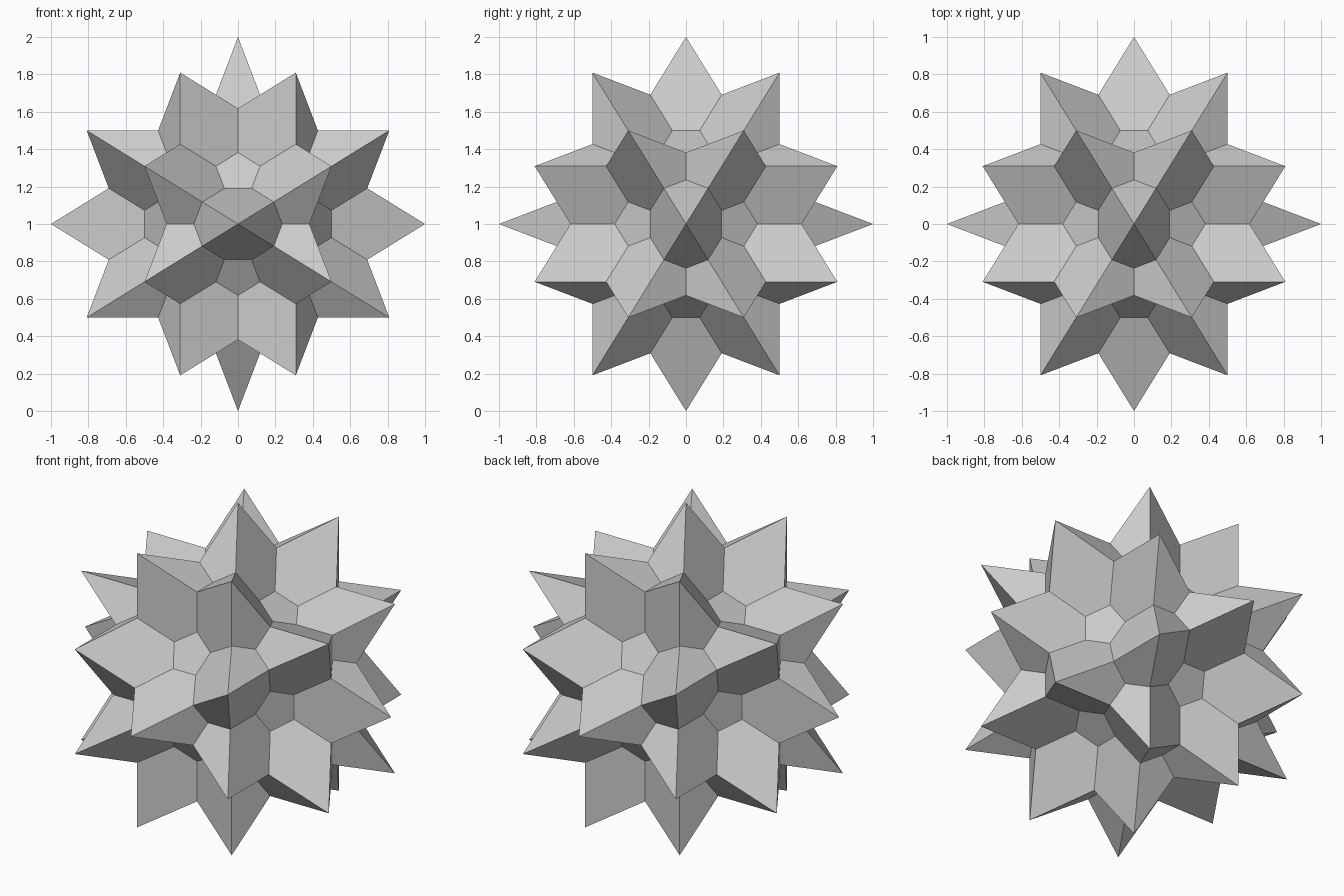
import bpy, bmesh, math
from mathutils import Vector
from mathutils.bvhtree import BVHTree
from itertools import product

if "Cube" in bpy.data.objects:
    bpy.data.objects.remove(bpy.data.objects["Cube"])

PHI = (1 + math.sqrt(5)) / 2


def family(a, b, c):
    """All sign changes and cyclic shifts of a vector, without repeats."""
    found = []
    for s in product((1, -1), repeat=3):
        p = (a * s[0], b * s[1], c * s[2])
        for k in range(3):
            v = Vector((p[k], p[(k + 1) % 3], p[(k + 2) % 3]))
            if all((v - w).length > 1e-4 for w in found):
                found.append(v)
    return found


# 30 spike tips, and the axes of the star and triangle planes
tips = family(0, 0, 1) + family(PHI / 2, 0.5 / PHI, 0.5)
star_axes = [v.normalized() for v in family(0, PHI, 1)]
tri_axes = [v.normalized() for v in family(PHI ** 2, 0, 1) + family(1, 1, 1)]
STAR_H = 1 / math.sqrt(PHI ** 2 + 1)
TRI_H = 1 / math.sqrt(PHI ** 4 + 1)


def ring(axis, height):
    """Tips lying on one plane, in order around its axis."""
    u = axis.orthogonal().normalized()
    w = axis.cross(u)
    pts = [t for t in tips if abs(t.dot(axis) - height) < 1e-4]
    return sorted(pts, key=lambda p: math.atan2(p.dot(w), p.dot(u)))


# crossing triangles and five-pointed stars
bm = bmesh.new()


def add_face(*pts):
    bm.faces.new([bm.verts.new(p) for p in pts])


for n in tri_axes:
    add_face(*ring(n, TRI_H))
for n in star_axes:
    c = n * STAR_H
    pts = ring(n, STAR_H)
    for i in range(5):
        inner = [c - (pts[(i + k) % 5] - c) / PHI ** 2 for k in (3, 2)]
        inner.sort(key=lambda p: (p - c).cross(pts[i] - c).dot(n), reverse=True)
        add_face(c, inner[0], pts[i])
        add_face(c, pts[i], inner[1])
bm.normal_update()
tree = BVHTree.FromBMesh(bm)

# cut along every plane, then keep only the outermost pieces
for axes, h in ((tri_axes, TRI_H), (star_axes, STAR_H)):
    for n in axes:
        bmesh.ops.bisect_plane(bm, geom=bm.verts[:] + bm.edges[:] + bm.faces[:],
                               dist=1e-5, plane_co=n * h, plane_no=n)
hidden = []
for f in bm.faces:
    c = f.calc_center_median()
    if f.calc_area() < 1e-8 or tree.ray_cast(c * 1.001, c.normalized())[0]:
        hidden.append(f)
bmesh.ops.delete(bm, geom=hidden, context='FACES')
bmesh.ops.remove_doubles(bm, verts=bm.verts[:], dist=1e-4)
bmesh.ops.dissolve_limit(bm, angle_limit=math.radians(1),
                         verts=bm.verts[:], edges=bm.edges[:])
bm.normal_update()
for f in bm.faces:
    if f.normal.dot(f.calc_center_median()) < 0:
        f.normal_flip()

# finished star solid
bmesh.ops.translate(bm, verts=bm.verts[:], vec=(0, 0, 1))
mesh = bpy.data.meshes.new("spiked_star")
bm.to_mesh(mesh)
bm.free()
grey = bpy.data.materials.new("light_grey")
grey.diffuse_color = (0.6, 0.6, 0.6, 1)
grey.use_nodes = True
grey.node_tree.nodes["Principled BSDF"].inputs["Base Color"].default_value = grey.diffuse_color
mesh.materials.append(grey)
star = bpy.data.objects.new("spiked_star", mesh)
bpy.context.collection.objects.link(star)
